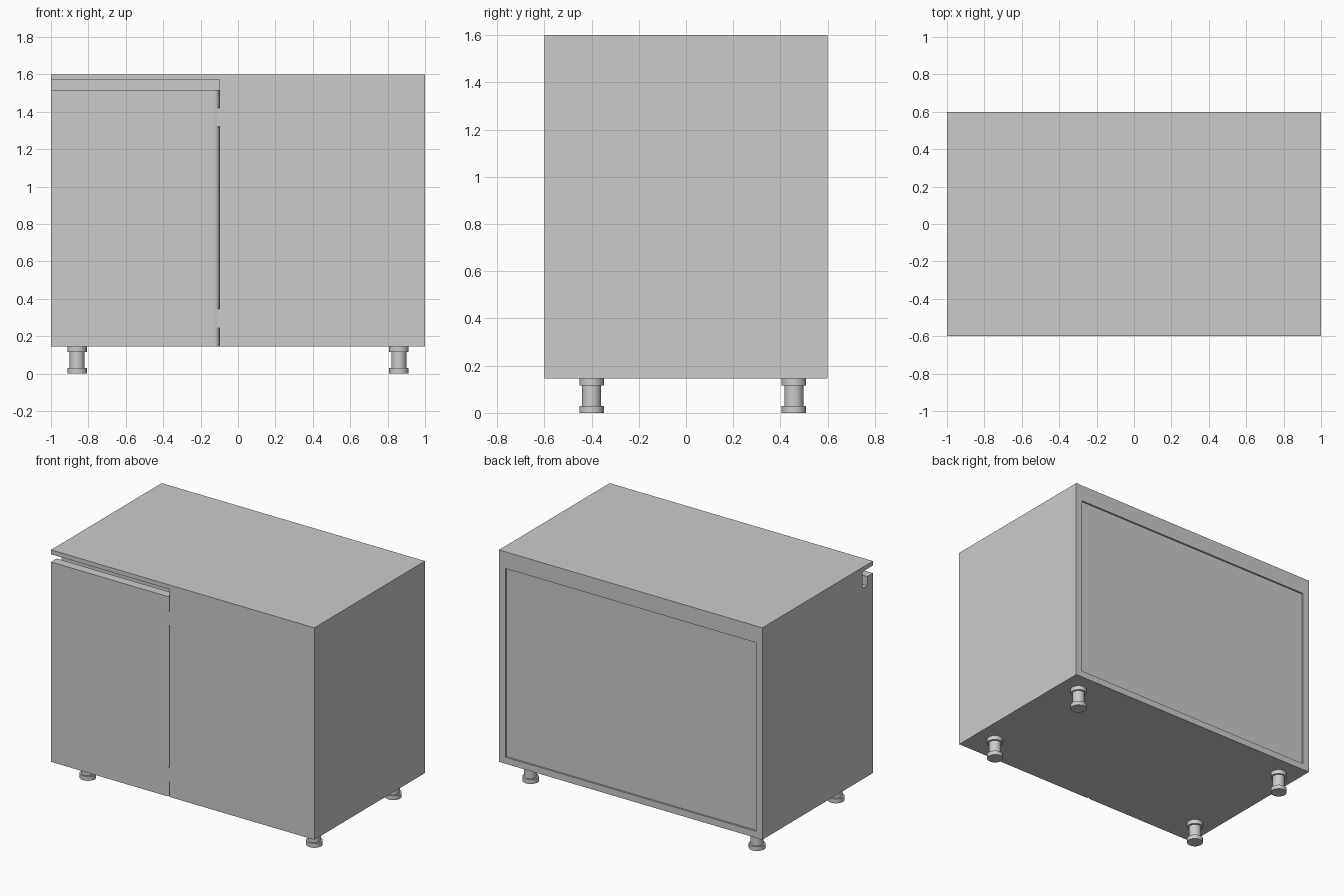
import bpy, bmesh, math

if "Cube" in bpy.data.objects:
    bpy.data.objects.remove(bpy.data.objects["Cube"])


def prism(name, pts, axis, lo, hi):
    """Extrude a closed profile along x (pts are y,z) or z (pts are x,y)."""
    bm = bmesh.new()
    place = (lambda p, t: (t, p[0], p[1])) if axis == 'x' else (lambda p, t: (p[0], p[1], t))
    face = bm.faces.new([bm.verts.new(place(p, lo)) for p in pts])
    new = bmesh.ops.extrude_face_region(bm, geom=[face])['geom']
    shift = (hi - lo, 0, 0) if axis == 'x' else (0, 0, hi - lo)
    bmesh.ops.translate(bm, vec=shift, verts=[g for g in new if isinstance(g, bmesh.types.BMVert)])
    bmesh.ops.recalc_face_normals(bm, faces=bm.faces[:])
    me = bpy.data.meshes.new(name)
    bm.to_mesh(me)
    bm.free()
    ob = bpy.data.objects.new(name, me)
    bpy.context.collection.objects.link(ob)
    return ob


def box(name, x0, x1, y0, y1, z0, z1):
    return prism(name, [(x0, y0), (x1, y0), (x1, y1), (x0, y1)], 'z', z0, z1)


def smooth(ob):
    bpy.ops.object.select_all(action='DESELECT')
    ob.select_set(True)
    bpy.context.view_layer.objects.active = ob
    bpy.ops.object.shade_smooth_by_angle(angle=math.radians(35))


BOT, TOP, FRONT, BACK = 0.145, 1.6, -0.6, 0.6
DOOR_BACK, GRIP_BACK = -0.538, -0.485
DOOR_TOP, GRIP_BOT, SLAB = 1.517, 1.455, 1.57
SPLIT = -0.1

# carcass panels
box("top_panel", -1, 1, FRONT, BACK, SLAB, TOP)
box("bottom_panel", -0.95, 0.95, DOOR_BACK, BACK, BOT, 0.19)
box("right_side", 0.95, 1, DOOR_BACK, BACK, BOT, SLAB)
prism("left_side", [(DOOR_BACK, BOT), (BACK, BOT), (BACK, SLAB), (GRIP_BACK, SLAB),
                    (GRIP_BACK, GRIP_BOT), (DOOR_BACK, GRIP_BOT)], 'x', -1, -0.95)
box("back_rail", -0.95, 0.95, 0.55, BACK, 1.485, SLAB)
box("back_panel", -0.95, 0.95, 0.57, 0.588, 0.19, 1.485)

# L-shaped finger channel behind the door's top edge
t = 0.01
prism("grip_channel", [(DOOR_BACK, GRIP_BOT - t), (GRIP_BACK + t, GRIP_BOT - t),
                       (GRIP_BACK + t, SLAB), (GRIP_BACK, SLAB),
                       (GRIP_BACK, GRIP_BOT), (DOOR_BACK, GRIP_BOT)], 'x', -0.95, SPLIT)

# fixed front panel
box("fixed_front", SPLIT, 1, FRONT, DOOR_BACK, BOT, SLAB)

# door with a rounded edge beside the fixed panel
r = 0.025
arc = [(SPLIT - r + r * math.sin(a), FRONT + r - r * math.cos(a))
       for a in (math.pi / 2 * i / 8 for i in range(9))]
smooth(prism("door", [(-1, FRONT)] + arc + [(SPLIT, DOOR_BACK), (-1, DOOR_BACK)], 'z', BOT, DOOR_TOP))

# hinge plates set in the rounded edge
for name, z in (("lower_hinge", 0.245), ("upper_hinge", 1.32)):
    box(name, SPLIT - 0.015, SPLIT, FRONT + 0.001, DOOR_BACK, z, z + 0.1)

# turned feet
outline = [(0, 0.052), (0.03, 0.052), (0.03, 0.04), (0.115, 0.04), (0.115, 0.052), (BOT, 0.052)]
N = 32
for row, y in (("front", -0.4), ("rear", 0.457)):
    for side, x in (("left", -0.86), ("right", 0.86)):
        bm = bmesh.new()
        rings = [[bm.verts.new((x + rad * math.cos(2 * math.pi * i / N),
                                y + rad * math.sin(2 * math.pi * i / N), z))
                  for i in range(N)] for z, rad in outline]
        for a, b in zip(rings, rings[1:]):
            for i in range(N):
                j = (i + 1) % N
                bm.faces.new((a[i], a[j], b[j], b[i]))
        bm.faces.new(rings[0][::-1])
        bm.faces.new(rings[-1])
        me = bpy.data.meshes.new(f"{row}_{side}_foot")
        bm.to_mesh(me)
        bm.free()
        foot = bpy.data.objects.new(me.name, me)
        bpy.context.collection.objects.link(foot)
        smooth(foot)
